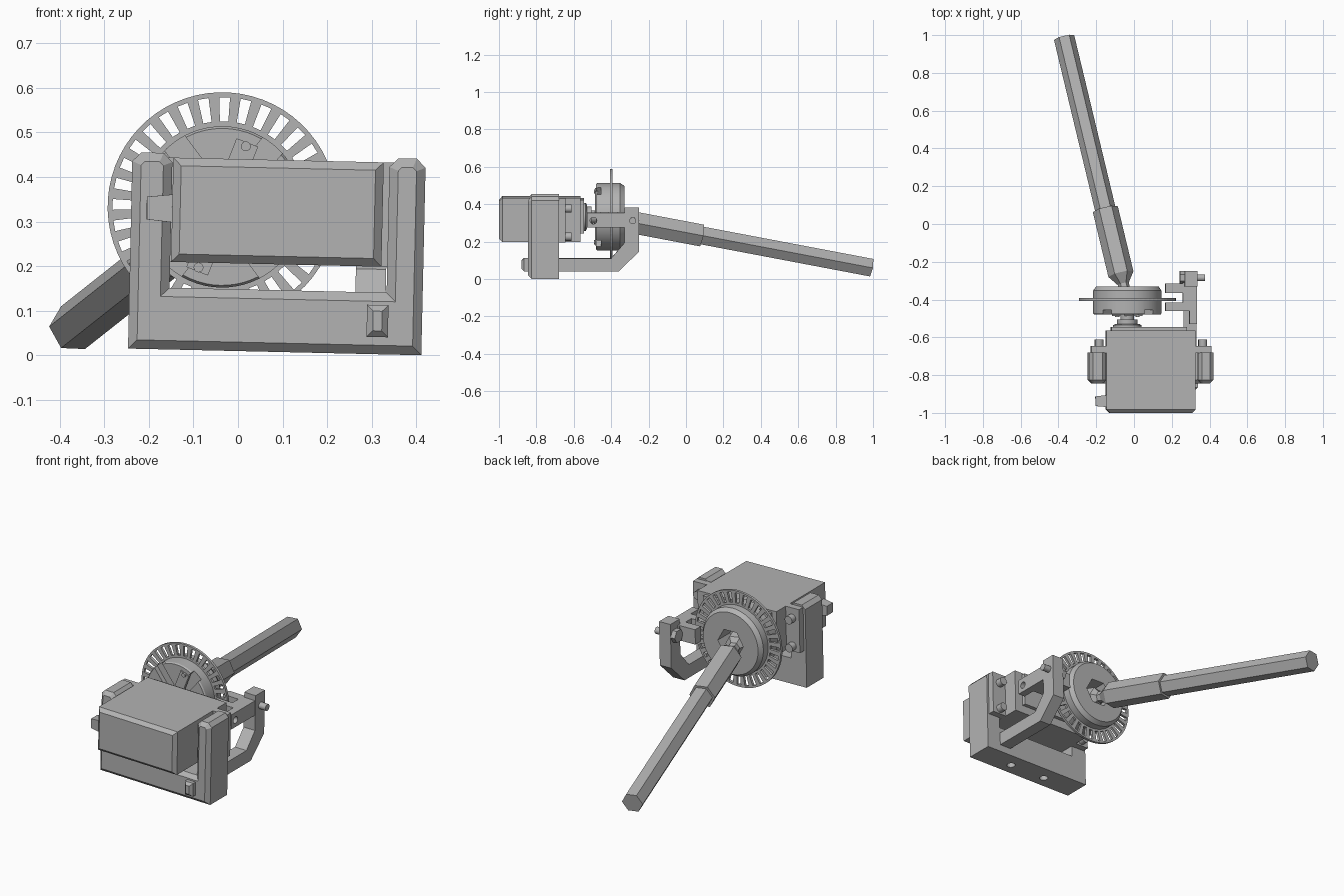
import bpy, bmesh
from math import pi, cos, sin, radians
from mathutils import Vector, Matrix

cube = bpy.data.objects.get("Cube")
if cube:
    bpy.data.objects.remove(cube, do_unlink=True)

grey = bpy.data.materials.new("plain grey")
grey.use_nodes = True
COLOUR = (0.45, 0.45, 0.45, 1)
grey.diffuse_color = COLOUR
grey.node_tree.nodes["Principled BSDF"].inputs["Base Color"].default_value = COLOUR

ROLL = Matrix.Rotation(radians(1.3), 4, 'Y')  # whole assembly leans slightly


def finish(name, bm, smooth=False, roll=True):
    bmesh.ops.recalc_face_normals(bm, faces=bm.faces[:])
    if roll:
        bm.transform(ROLL)
    mesh = bpy.data.meshes.new(name)
    bm.to_mesh(mesh)
    bm.free()
    mesh.materials.append(grey)
    obj = bpy.data.objects.new(name, mesh)
    bpy.context.collection.objects.link(obj)
    if smooth:
        bpy.ops.object.select_all(action='DESELECT')
        obj.select_set(True)
        bpy.context.view_layer.objects.active = obj
        bpy.ops.object.shade_smooth_by_angle(angle=radians(30))
    return obj


def prism(name, profile, axis, lo, hi, front_bevel=0):
    """Extrude a 2D profile along x or y, optionally chamfering the low end."""
    bm = bmesh.new()
    place = (lambda p: (lo, p[0], p[1])) if axis == 'x' else (lambda p: (p[0], lo, p[1]))
    face = bm.faces.new([bm.verts.new(place(p)) for p in profile])
    new = bmesh.ops.extrude_face_region(bm, geom=[face])["geom"]
    shift = (hi - lo, 0, 0) if axis == 'x' else (0, hi - lo, 0)
    bmesh.ops.translate(bm, verts=[v for v in new if isinstance(v, bmesh.types.BMVert)], vec=shift)
    if front_bevel:
        k = 0 if axis == 'x' else 1
        edges = [e for e in bm.edges if all(abs(v.co[k] - lo) < 1e-5 for v in e.verts)]
        bmesh.ops.bevel(bm, geom=edges, offset=front_bevel, segments=1, affect='EDGES')
    return finish(name, bm)


def box(name, x, y, z, front_bevel=0):
    return prism(name, [(x[0], z[0]), (x[1], z[0]), (x[1], z[1]), (x[0], z[1])], 'y', y[0], y[1], front_bevel)


def lathe(name, start, end, profile, sides=48, roll=True):
    """Closed solid turned about start-end; profile is (fraction, radius)."""
    start, end = Vector(start), Vector(end)
    d = (end - start).normalized()
    ref = Vector((1, 0, 0)) if abs(d.x) < 0.9 else Vector((0, 1, 0))
    u = (ref - d * ref.dot(d)).normalized()
    w = d.cross(u)
    bm = bmesh.new()
    rings = []
    for t, r in profile:
        c = start.lerp(end, t)
        rings.append([bm.verts.new(c + (u * cos(a) + w * sin(a)) * r)
                      for a in (2 * pi * i / sides for i in range(sides))])
    for a, b in zip(rings, rings[1:]):
        for i in range(sides):
            j = (i + 1) % sides
            bm.faces.new((a[i], a[j], b[j], b[i]))
    bm.faces.new(rings[0])
    bm.faces.new(rings[-1])
    return finish(name, bm, smooth=sides > 8, roll=roll)


def rod(name, start, end, r, sides=24):
    return lathe(name, start, end, [(0, r), (1, r)], sides)


def cut(target, cutter):
    cutter.hide_render = True
    cutter.hide_viewport = True
    mod = target.modifiers.new("cut", 'BOOLEAN')
    mod.operation = 'DIFFERENCE'
    mod.solver = 'EXACT'
    mod.object = cutter
    cutter.display_type = 'WIRE'


# U-shaped mounting bracket with chamfered post tops and screw holes below
L, R, B, T, c = -0.247, 0.411, 0.0095, 0.45, 0.02
li, ri, floor = -0.157, 0.33, 0.148
bracket = prism("mounting_bracket", [
    (L, B), (R, B), (R, T - c), (R - c, T), (ri + c, T), (ri, T - c), (ri, floor),
    (li, floor), (li, T - c), (li - c, T), (L + c, T), (L, T - c)], 'y', -0.845, -0.68, c)
for x in (-0.03, 0.19):
    cut(bracket, rod("mount_hole_cutter", (x, -0.76, -0.05), (x, -0.76, 0.09), 0.022))

# Motor body, mounting ears and screws
box("motor_body", (-0.155, 0.317), (-1.0, -0.565), (0.206, 0.44), 0.018)
for side, x0, x1 in (("right", -0.235, -0.15), ("left", 0.312, 0.4)):
    box(side + "_ear", (x0, x1), (-0.682, -0.645), (0.206, 0.44))
    for z in (0.235, 0.385):
        xm = (x0 + x1) / 2
        rod(side + "_ear_screw", (xm, -0.65, z), (xm, -0.612, z), 0.022, 16)
cable = [(-0.15, -0.96), (-0.15, -0.915), (-0.21, -0.925), (-0.21, -0.95)]
lathe("cable_stub", (-0.15, -0.935, 0.327), (-0.212, -0.935, 0.327), [(0, 0.045), (1, 0.036)], 4).data.transform(
    Matrix.Translation((0, -0.935, 0.327)) @ Matrix.Rotation(pi / 4, 4, 'X')
    @ Matrix.Diagonal((1, 1, 1, 1)) @ Matrix.Translation((0, 0.935, -0.327)))
box("gear_cover", (-0.13, 0.27), (-0.57, -0.545), (0.25, 0.43))

# Output shaft on the wheel axis
CX, CZ = -0.043, 0.332


def axial(name, y0, y1, profile, sides=48):
    return lathe(name, (CX, y0, CZ), (CX, y1, CZ), profile, sides)


axial("output_boss", -0.55, -0.53, [(0, 0.075), (0.7, 0.075), (1, 0.065)])
axial("output_shaft", -0.535, -0.44, [(0, 0.055), (0.3, 0.055), (0.3, 0.035), (1, 0.035)])

# Drum hub: turned body, hexagonal socket behind, crossed pockets in front
hub = axial("wheel_hub", -0.48, -0.33, [(0, 0.176), (0.05, 0.181), (0.85, 0.181), (1, 0.165)], 64)
cut(hub, axial("socket_cutter", -0.43, -0.3, [(0, 0.075), (0.75, 0.075), (1, 0.09)], 6))


def spoke_bar(name, angle, half_len, half_w, y0, y1):
    a = radians(angle)
    pts = [(CX + p * cos(a) - q * sin(a), CZ + p * sin(a) + q * cos(a))
           for p, q in ((-half_len, -half_w), (half_len, -half_w), (half_len, half_w), (-half_len, half_w))]
    return prism(name, pts, 'y', y0, y1)


for angle in (52, 128):
    cut(hub, spoke_bar("pocket_cutter", angle, 0.25, 0.028, -0.5, -0.455))
spoke_bar("horn_arm", 70, 0.155, 0.026, -0.486, -0.47)
for s in (-1, 1):
    x, z = CX + s * 0.05, CZ + s * 0.137
    rod("horn_screw", (x, -0.492, z), (x, -0.48, z), 0.011, 16)

# Slotted encoder disc: alternate cells are left open
N = 64
bm = bmesh.new()
grid = [[bm.verts.new((CX + r * cos(2 * pi * (j + 0.5) / N), -0.4, CZ + r * sin(2 * pi * (j + 0.5) / N)))
         for j in range(N)] for r in (0.16, 0.192, 0.246, 0.257)]
for ring in range(3):
    for j in range(N):
        if ring == 1 and j % 2:
            continue
        k = (j + 1) % N
        bm.faces.new((grid[ring][j], grid[ring][k], grid[ring + 1][k], grid[ring + 1][j]))
disc = finish("encoder_disc", bm)
solid = disc.modifiers.new("thickness", 'SOLIDIFY')
solid.thickness = 0.014
solid.offset = 0

# Hexagonal handle rod with a thicker collar and narrow neck
lathe("hex_handle", (-0.037, -0.4, 0.325), (-0.37, 0.987, 0.062), [
    (0, 0.055), (0.03, 0.055), (0.045, 0.03), (0.06, 0.03), (0.097, 0.068),
    (0.345, 0.068), (0.345, 0.055), (1, 0.055)], 6, roll=False)

# Bent sensor arm running back from the bracket
arm = prism("sensor_arm", [
    (-0.70, 0.048), (-0.36, 0.048), (-0.25, 0.155), (-0.25, 0.39), (-0.33, 0.39),
    (-0.33, 0.20), (-0.40, 0.118), (-0.70, 0.118)], 'x', 0.26, 0.328)
box("arm_end_peg", (0.287, 0.335), (-0.88, -0.83), (0.048, 0.12), 0.014)

# Forked optical sensor straddling the disc
plate = box("sensor_plate", (0.285, 0.325), (-0.53, -0.3), (0.282, 0.362))
cut(plate, rod("sensor_hole_cutter", (0.2, -0.495, 0.32), (0.4, -0.495, 0.32), 0.018))
box("sensor_base", (0.25, 0.29), (-0.46, -0.31), (0.282, 0.362))
for name, y0, y1 in (("front_prong", -0.46, -0.415), ("rear_prong", -0.365, -0.315)):
    box(name, (0.158, 0.255), (y0, y1), (0.282, 0.362))
rod("sensor_bolt", (0.235, -0.285, 0.32), (0.368, -0.285, 0.32), 0.018, 16)
rod("sensor_nut", (0.235, -0.285, 0.32), (0.262, -0.285, 0.32), 0.036, 6)
